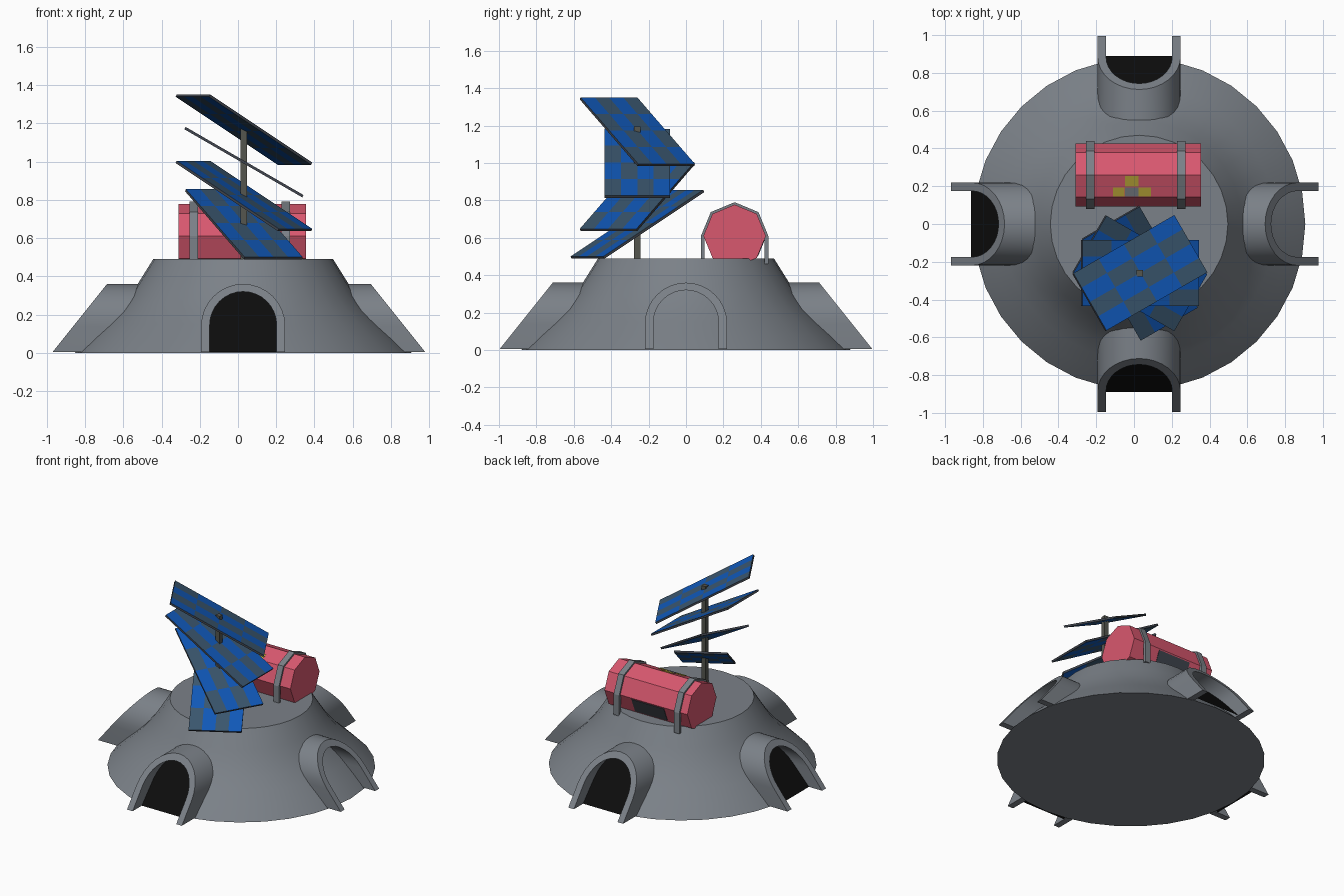
import bpy, bmesh, math
from mathutils import Matrix, Vector

if "Cube" in bpy.data.objects:
    bpy.data.objects.remove(bpy.data.objects["Cube"])

CX = 0.027  # centre of the building in x


def material(name, hexcode):
    rgb = [int(hexcode[i:i + 2], 16) / 255 for i in (0, 2, 4)]
    lin = [c / 12.92 if c <= 0.04045 else ((c + 0.055) / 1.055) ** 2.4 for c in rgb]
    m = bpy.data.materials.new(name)
    m.diffuse_color = (*lin, 1)
    m.use_nodes = True
    m.node_tree.nodes["Principled BSDF"].inputs["Base Color"].default_value = m.diffuse_color
    return m


GREY = material("wall grey", "7b8188")
BLACK = material("doorway black", "0c0c0c")
RED = material("tank red", "d9586f")
BLUE = material("panel blue", "1058b8")
SLATE = material("panel slate", "3a566e")
FRAME = material("frame dark grey", "40454e")
POLE = material("pole grey", "55564f")
YELLOW = material("sign yellow", "c2ae3c")


def finish(name, bm, mats, smooth=None, recalc=True):
    if recalc:
        bmesh.ops.recalc_face_normals(bm, faces=bm.faces[:])
    me = bpy.data.meshes.new(name)
    bm.to_mesh(me)
    bm.free()
    for m in mats:
        me.materials.append(m)
    ob = bpy.data.objects.new(name, me)
    bpy.context.collection.objects.link(ob)
    if smooth:
        bpy.ops.object.select_all(action='DESELECT')
        ob.select_set(True)
        bpy.context.view_layer.objects.active = ob
        bpy.ops.object.shade_smooth_by_angle(angle=math.radians(smooth))
    return ob


def loft(bm, rings, wrap=True, caps=False):
    """Join equal-length rings of points with quads."""
    vs = [[bm.verts.new(p) for p in r] for r in rings]
    for a, b in zip(vs, vs[1:]):
        n = len(a)
        for i in range(n if wrap else n - 1):
            j = (i + 1) % n
            bm.faces.new((a[i], a[j], b[j], b[i]))
    if caps:
        bm.faces.new(vs[0])
        bm.faces.new(vs[-1])
    return vs


def box(name, size, mat, matrix):
    bm = bmesh.new()
    bmesh.ops.create_cube(bm, size=1, matrix=matrix @ Matrix.Diagonal((*size, 1)))
    return finish(name, bm, [mat])


# domed base: lathed flared profile
profile = [(0.88, 0), (0.80, 0.08), (0.725, 0.15), (0.655, 0.22),
           (0.59, 0.30), (0.545, 0.37), (0.47, 0.49)]
bm = bmesh.new()
loft(bm, [[(CX + r * math.cos(i * math.tau / 32), r * math.sin(i * math.tau / 32), z)
           for i in range(32)] for r, z in profile], caps=True)
finish("domed_base", bm, [GREY], 30)


# arched porches with a sloping front cut
def arch(r, top, low=0.005):
    pts = [(-r, low)]
    pts += [(-r * math.cos(math.pi * i / 16), top - r + r * math.sin(math.pi * i / 16))
            for i in range(17)]
    return pts + [(r, low)]


outer, inner = arch(0.22, 0.36), arch(0.175, 0.32)
for side, angle, shift, dark in (("front", -90, 0, True), ("right", 0, -0.045, False),
                                 ("back", 90, 0, True), ("left", 180, 0, True)):
    place = Matrix.Translation((CX, 0, 0)) @ Matrix.Rotation(math.radians(angle), 4, 'Z')
    bm = bmesh.new()

    def front(p):
        return [(1.0 - 0.8 * z + shift, w, z) for w, z in p]

    def back(p):
        return [(0.53 + shift / 2, w, z) for w, z in p]
    vs = loft(bm, [back(outer), front(outer), front(inner), back(inner), back(outer)], wrap=False)
    bmesh.ops.remove_doubles(bm, verts=bm.verts[:], dist=1e-5)
    bmesh.ops.holes_fill(bm, edges=[e for e in bm.edges if e.is_boundary], sides=4)
    bm.transform(place)
    finish(side + "_porch", bm, [GREY], 35)
    if dark:  # black doorway plate lying on the slope
        bm = bmesh.new()
        bm.faces.new([bm.verts.new((0.895 - 0.92 * z, w, z)) for w, z in inner])
        bm.transform(place)
        bm.normal_update()
        if bm.faces[:][0].normal.z < 0:
            bmesh.ops.reverse_faces(bm, faces=bm.faces[:])
        finish(side + "_doorway", bm, [BLACK], recalc=False)

# octagonal tank lying along x
TY, TZ, TR = 0.26, 0.61, 0.167


def octagon(x, r):
    return [(x, TY + r * math.cos(i * math.pi / 4), TZ + r * math.sin(i * math.pi / 4))
            for i in range(8)]


bm = bmesh.new()
loft(bm, [octagon(-0.31, TR), octagon(0.355, TR)], caps=True)
finish("tank", bm, [RED])

# straps over the tank, running straight down to the roof
for name, x in (("left_strap", -0.232), ("right_strap", 0.25)):
    bm = bmesh.new()

    def half(px, r):
        return [(px, TY + r, 0.46)] + octagon(px, r)[:5] + [(px, TY - r, 0.46)]
    a, b = x - 0.022, x + 0.022
    loft(bm, [half(a, 0.16), half(a, 0.18), half(b, 0.18), half(b, 0.16), half(a, 0.16)],
         wrap=False)
    bmesh.ops.remove_doubles(bm, verts=bm.verts[:], dist=1e-5)
    bmesh.ops.holes_fill(bm, edges=[e for e in bm.edges if e.is_boundary], sides=4)
    finish(name, bm, [GREY])


# thin plates on tank facets; angle is the facet direction around the tank
def facet_plate(name, x, u, sx, su, angle, mat):
    m = (Matrix.Translation((x, TY, TZ)) @ Matrix.Rotation(math.radians(angle), 4, 'X')
         @ Matrix.Translation((0, TR * math.cos(math.pi / 8), u)))
    box(name, (sx, 0.006, su), mat, m)


facet_plate("sign_left", -0.08, 0.033, 0.06, 0.05, 112.5, YELLOW)
facet_plate("sign_right", 0.057, 0.033, 0.066, 0.05, 112.5, YELLOW)
facet_plate("sign_top", -0.012, -0.028, 0.07, 0.06, 112.5, YELLOW)
facet_plate("sign_centre", -0.012, 0.033, 0.07, 0.05, 112.5, GREY)
facet_plate("tank_back_plate", 0.01, 0, 0.26, 0.11, -22.5, FRAME)

# mast
box("mast", (0.034, 0.034, 0.72), POLE, Matrix.Translation((0.03, -0.26, 0.835)))

# four tilted solar panels fanned round the mast
for k, (z, head) in enumerate(((0.672, -60), (0.82, -30), (0.997, 0), (1.167, 30))):
    bm = bmesh.new()
    N, L, W, T = 4, 0.712, 0.35, 0.014
    bmesh.ops.create_grid(bm, x_segments=N, y_segments=N, size=0.5)
    bmesh.ops.scale(bm, vec=(L, W, 1), verts=bm.verts[:])
    ext = bmesh.ops.extrude_face_region(bm, geom=bm.faces[:], use_keep_orig=True)
    top = [g for g in ext["geom"] if isinstance(g, bmesh.types.BMVert)]
    bmesh.ops.translate(bm, vec=(0, 0, T), verts=top)
    bmesh.ops.translate(bm, vec=(0, 0, -T / 2), verts=bm.verts[:])
    bmesh.ops.recalc_face_normals(bm, faces=bm.faces[:])
    for f in bm.faces:  # checkered cells, dark rim
        c = f.calc_center_median()
        if abs(f.normal.z) > 0.5:
            f.material_index = (int((c.x / L + 0.5) * N) + int((c.y / W + 0.5) * N)) % 2
        else:
            f.material_index = 2
    bm.transform(Matrix.Translation((0.031, -0.26, z))
                 @ Matrix.Rotation(math.radians(head), 4, 'Z')
                 @ Matrix.Rotation(math.radians(30), 4, 'Y'))
    finish("solar_panel_%d" % (k + 1), bm, [BLUE, SLATE, FRAME])
